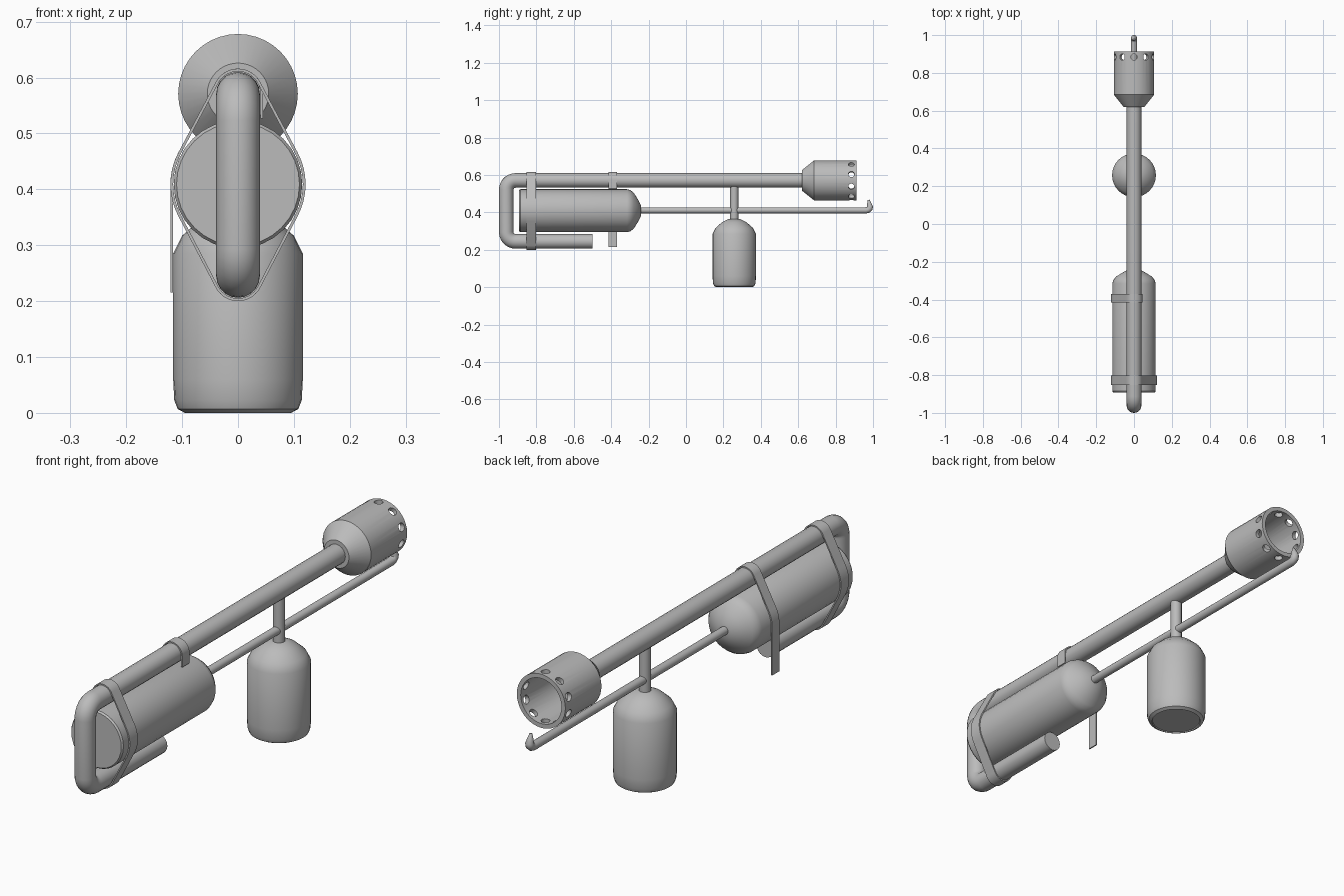
import bpy, bmesh, math
from mathutils import Vector, Matrix

if "Cube" in bpy.data.objects:
    bpy.data.objects.remove(bpy.data.objects["Cube"])

metal = bpy.data.materials.new("grey_metal")
metal.diffuse_color = (0.5, 0.5, 0.5, 1)
metal.use_nodes = True
metal.node_tree.nodes["Principled BSDF"].inputs["Base Color"].default_value = metal.diffuse_color

PIPE_Z, TANK_Z, LOW_Z = 0.571, 0.409, 0.245
PIPE_R, TANK_R = 0.039, 0.115


def finish(ob, angle=30):
    bpy.ops.object.select_all(action='DESELECT')
    ob.select_set(True)
    bpy.context.view_layer.objects.active = ob
    ob.data.materials.clear()
    ob.data.materials.append(metal)
    bpy.ops.object.shade_smooth_by_angle(angle=math.radians(angle))


def from_bmesh(name, bm):
    bmesh.ops.recalc_face_normals(bm, faces=bm.faces)
    me = bpy.data.meshes.new(name)
    bm.to_mesh(me)
    bm.free()
    ob = bpy.data.objects.new(name, me)
    bpy.context.collection.objects.link(ob)
    return ob


def lathe(name, profile, axis, centre, n=32):
    """Turn (radius, height) pairs around the y or z axis, ends capped."""
    bm = bmesh.new()
    rings = []
    for r, h in profile:
        ring = []
        for i in range(n):
            a = 2 * math.pi * i / n
            u, v = r * math.cos(a), r * math.sin(a)
            p = (u, h, v) if axis == 'y' else (u, v, h)
            ring.append(bm.verts.new(Vector(p) + Vector(centre)))
        rings.append(ring)
    for a, b in zip(rings, rings[1:]):
        for i in range(n):
            j = (i + 1) % n
            bm.faces.new((a[i], a[j], b[j], b[i]))
    bm.faces.new(rings[0])
    bm.faces.new(rings[-1])
    return from_bmesh(name, bm)


def tube(name, points, radius):
    """Sweep a round section along (y, z, scale) points."""
    cu = bpy.data.curves.new(name, 'CURVE')
    cu.dimensions = '3D'
    cu.bevel_depth = radius
    cu.bevel_resolution = 8
    cu.use_fill_caps = True
    sp = cu.splines.new('POLY')
    sp.points.add(len(points) - 1)
    for p, (y, z, s) in zip(sp.points, points):
        p.co = (0, y, z, 1)
        p.radius = s
    ob = bpy.data.objects.new(name, cu)
    bpy.context.collection.objects.link(ob)
    bpy.ops.object.select_all(action='DESELECT')
    ob.select_set(True)
    bpy.context.view_layer.objects.active = ob
    bpy.ops.object.convert(target='MESH')
    ob = bpy.context.view_layer.objects.active
    finish(ob, 40)
    return ob


def arc(cx, cz, r, a0, a1, n):
    return [(cx + r * math.cos(math.radians(a0 + (a1 - a0) * i / n)),
             cz + r * math.sin(math.radians(a0 + (a1 - a0) * i / n))) for i in range(n + 1)]


def strap(name, path, y0, y1, closed):
    """Flat band: path(offset) gives the inner and outer outline in x, z."""
    bm = bmesh.new()
    rows = [[bm.verts.new((x, y, z)) for x, z in path(off)]
            for off, y in ((0, y0), (0.005, y0), (0.005, y1), (0, y1))]
    n = len(rows[0])
    for k in range(4):
        a, b = rows[k], rows[(k + 1) % 4]
        for i in range(n if closed else n - 1):
            j = (i + 1) % n
            bm.faces.new((a[i], a[j], b[j], b[i]))
    if not closed:
        for i in (0, n - 1):
            bm.faces.new([r[i] for r in rows])
    finish(from_bmesh(name, bm))


# Bent main pipe: long upper run, rear drop, short lower grip
B, YB = 0.05, -0.961
pipe = [(0.64, PIPE_Z)]
pipe += arc(YB + B, PIPE_Z - B, B, 90, 180, 7)
pipe += arc(YB + B, LOW_Z + B, B, 180, 270, 7)
pipe += [(-0.5, LOW_Z)]
tube("main_pipe", [(y, z, 1) for y, z in pipe], PIPE_R)

# Horizontal tank
finish(lathe("rear_tank", [(0.110, -0.892), (TANK_R, -0.885), (TANK_R, -0.315), (0.110, -0.298),
                           (0.097, -0.280), (0.062, -0.258), (0.030, -0.241)],
             'y', (0, 0, TANK_Z)))

# Thin gas line with upturned tapering tip
tube("pilot_line", [(-0.26, 0.411, 1), (0.962, 0.411, 1), (0.974, 0.414, 1), (0.982, 0.421, 1),
                    (0.984, 0.431, 1), (0.979, 0.452, 0.6), (0.976, 0.467, 0.3)], 0.0165)

# Hanging canister and its neck
finish(lathe("fuel_canister", [(0.093, 0.004), (0.095, 0.0), (0.108, 0.007), (0.114, 0.022),
                               (0.116, 0.06), (0.116, 0.285), (0.100, 0.317), (0.065, 0.348),
                               (0.030, 0.365)], 'z', (0, 0.258, 0)))
finish(lathe("canister_neck", [(0.022, 0.35), (0.022, 0.56)], 'z', (0, 0.258, 0), 20))

# Hollow nozzle with a ring of ten vent holes
nozzle = lathe("nozzle", [(0.055, 0.62), (0.107, 0.685), (0.107, 0.912), (0.090, 0.912),
                          (0.090, 0.70), (0.040, 0.69)], 'y', (0, 0, PIPE_Z), 40)
bm = bmesh.new()
for i in range(10):
    turn = Matrix.Rotation(math.radians(36 * i), 4, 'Y')
    mat = Matrix.Translation((0, 0.884, PIPE_Z)) @ turn @ Matrix.Translation((0, 0, 0.1))
    bmesh.ops.create_cone(bm, cap_ends=True, segments=16, radius1=0.0165, radius2=0.0165,
                          depth=0.06, matrix=mat)
cutter = from_bmesh("vent_cutter", bm)
cutter.hide_render = True
mod = nozzle.modifiers.new("vents", 'BOOLEAN')
mod.operation = 'DIFFERENCE'
mod.solver = 'EXACT'
mod.object = cutter
bpy.context.view_layer.objects.active = nozzle
bpy.ops.object.modifier_apply(modifier=mod.name)
bpy.data.objects.remove(cutter)
finish(nozzle)

# Straps: tangent lines join the arcs around pipe, tank and grip
SR, TR = PIPE_R + 0.001, TANK_R + 0.001
T = math.degrees(math.asin((TR - SR) / (PIPE_Z - TANK_Z)))


def full_loop(o):
    return (arc(0, PIPE_Z, SR + o, T, 180 - T, 14) + arc(0, TANK_Z, TR + o, 180 - T, 180 + T, 8)
            + arc(0, LOW_Z, SR + o, 180 + T, 360 - T, 14) + arc(0, TANK_Z, TR + o, -T, T, 8))


def loose_end(o):
    return ([(SR + o, 0.527)] + arc(0, PIPE_Z, SR + o, 0, 180 - T, 16)
            + arc(0, TANK_Z, TR + o, 180 - T, 180, 5) + [(-TR - o, 0.215)])


strap("rear_strap", full_loop, -0.853, -0.803, True)
strap("front_strap", loose_end, -0.415, -0.370, False)
